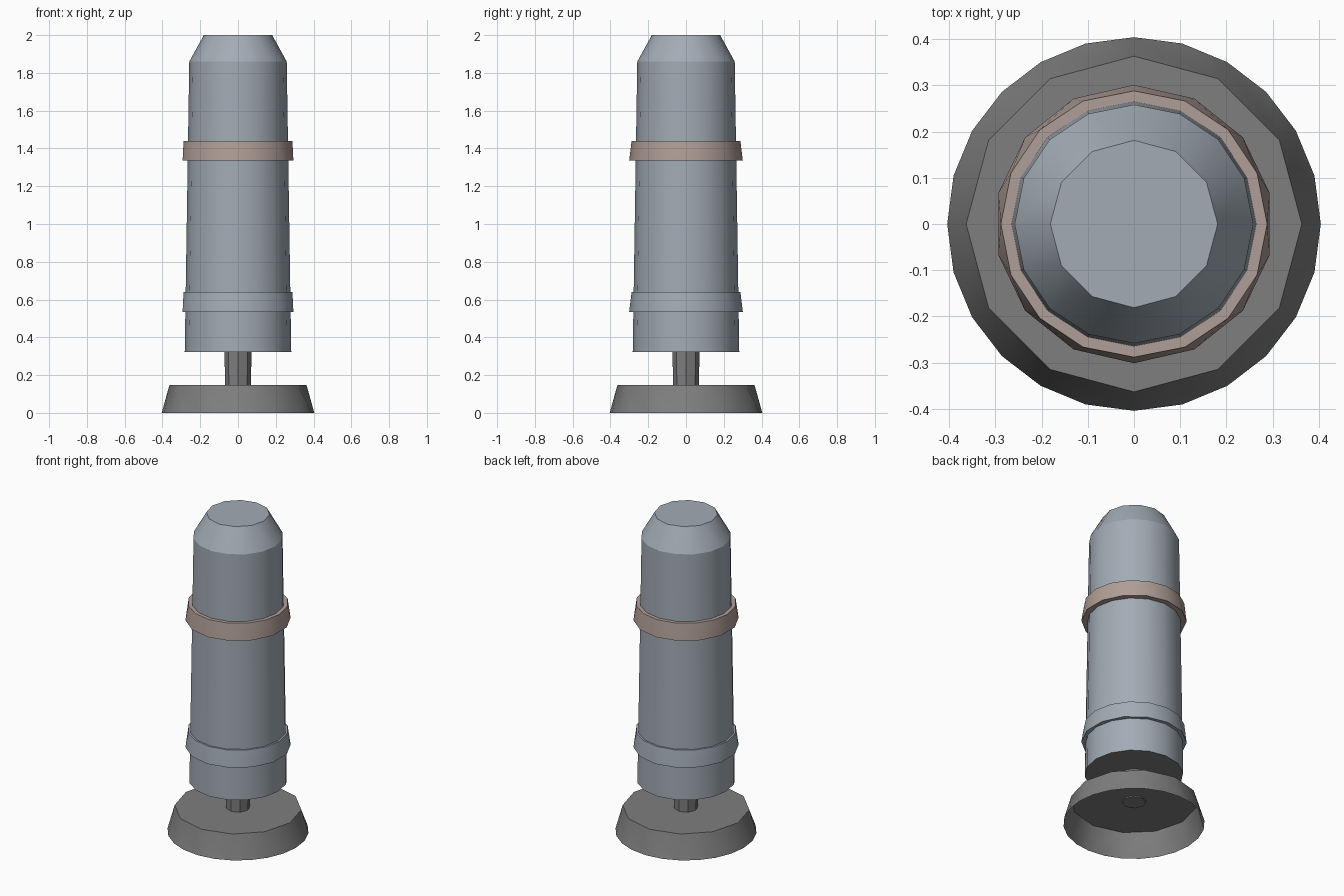
import bpy
import bmesh
from math import cos, sin, tau, radians

cube = bpy.data.objects.get("Cube")
if cube:
    bpy.data.objects.remove(cube, do_unlink=True)


def material(name, color):
    mat = bpy.data.materials.new(name)
    mat.use_nodes = True
    mat.diffuse_color = (*color, 1)
    mat.node_tree.nodes["Principled BSDF"].inputs["Base Color"].default_value = (*color, 1)
    return mat


steel = material("blue grey", (0.36, 0.41, 0.46))
dark = material("dark grey", (0.21, 0.21, 0.21))
copper = material("dusty copper", (0.43, 0.34, 0.305))


def zip_rings(bm, low, high):
    """Join two rings whose side counts may differ, walking both by angle."""
    i = j = 0
    n, m = len(low), len(high)
    while i < n or j < m:
        a, b = low[i % n], high[j % m]
        if n == m:
            bm.faces.new((a, low[(i + 1) % n], high[(j + 1) % m], b))
            i, j = i + 1, j + 1
        elif j == m or (i < n and (i + 1) / n <= (j + 1) / m):
            bm.faces.new((a, low[(i + 1) % n], b))
            i += 1
        else:
            bm.faces.new((a, high[(j + 1) % m], b))
            j += 1


def turned_part(name, mat, rings, bottom=True, top=True, bottom_mat=None):
    """Build a round part from (sides, radius, height) rings, lowest first."""
    bm = bmesh.new()
    loops = []
    for sides, radius, z in rings:
        # every ring starts with a corner on the back axis
        angles = [tau * (k / sides + 0.25) for k in range(sides)]
        loops.append([bm.verts.new((radius * cos(a), radius * sin(a), z)) for a in angles])
    for low, high in zip(loops, loops[1:]):
        zip_rings(bm, low, high)
    if bottom:
        face = bm.faces.new(loops[0][::-1])
        face.material_index = 1 if bottom_mat else 0
    if top:
        bm.faces.new(loops[-1])
    mesh = bpy.data.meshes.new(name)
    bm.to_mesh(mesh)
    bm.free()
    mesh.materials.append(mat)
    if bottom_mat:
        mesh.materials.append(bottom_mat)
    obj = bpy.data.objects.new(name, mesh)
    bpy.context.collection.objects.link(obj)
    bpy.ops.object.select_all(action="DESELECT")
    obj.select_set(True)
    bpy.context.view_layer.objects.active = obj
    bpy.ops.object.shade_smooth_by_angle(angle=radians(40))
    return obj


# Hollow flared foot, open underneath
turned_part("base", dark, [(24, 0.404, 0), (12, 0.363, 0.147)], bottom=False)

# Short post between foot and body
turned_part("post", dark, [(8, 0.068, 0.14), (8, 0.072, 0.33)])

# Tall, slightly tapered body with a dark underside
turned_part("body", steel, [(16, 0.282, 0.323), (16, 0.258, 1.86)], bottom_mat=dark)

# Bevelled cap
turned_part("cap", steel, [(16, 0.258, 1.86), (12, 0.181, 2.0)])

# Flared collars around the body
for name, mat, z in (("lower_collar", steel, 0.535), ("upper_collar", copper, 1.335)):
    turned_part(name, mat, [(14, 0.301, z), (16, 0.288, z + 0.105)])
